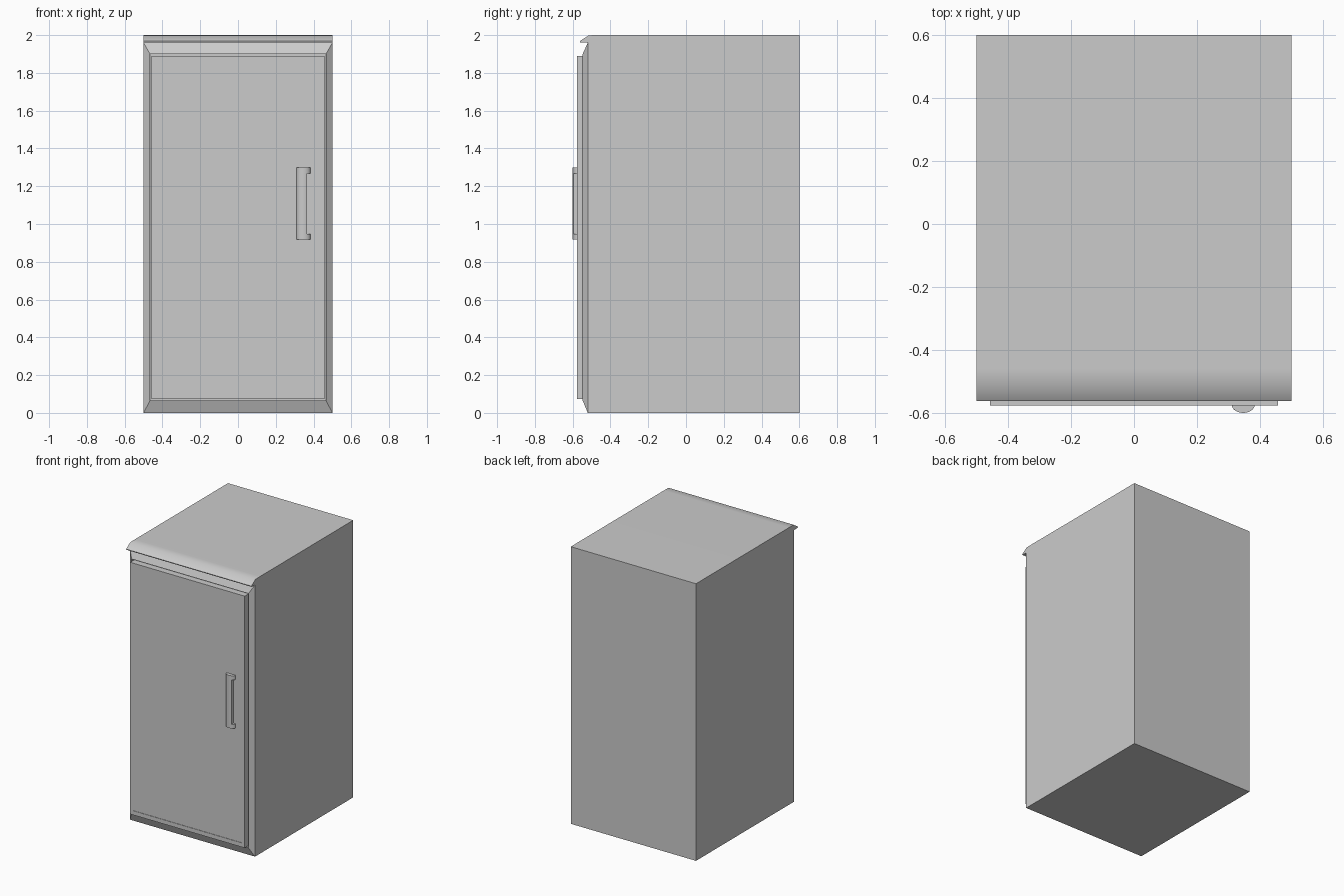
import bpy
import bmesh
import math

cube = bpy.data.objects.get("Cube")
if cube:
    bpy.data.objects.remove(cube, do_unlink=True)

grey = bpy.data.materials.new("plain grey")
grey.use_nodes = True
grey.diffuse_color = (0.6, 0.6, 0.6, 1)
grey.node_tree.nodes["Principled BSDF"].inputs["Base Color"].default_value = (0.6, 0.6, 0.6, 1)


def finish(bm, name, angle=40):
    """Turn a bmesh into a named object with sharp edges kept."""
    bmesh.ops.recalc_face_normals(bm, faces=bm.faces)
    mesh = bpy.data.meshes.new(name)
    bm.to_mesh(mesh)
    bm.free()
    mesh.materials.append(grey)
    obj = bpy.data.objects.new(name, mesh)
    bpy.context.collection.objects.link(obj)
    bpy.ops.object.select_all(action='DESELECT')
    obj.select_set(True)
    bpy.context.view_layer.objects.active = obj
    bpy.ops.object.shade_smooth_by_angle(angle=math.radians(angle))
    return obj


def prism(bm, points, offset):
    """Extrude a closed outline of 3D points by an offset."""
    base = bm.faces.new([bm.verts.new(p) for p in points])
    result = bmesh.ops.extrude_face_region(bm, geom=[base], use_keep_orig=True)
    verts = [v for v in result["geom"] if isinstance(v, bmesh.types.BMVert)]
    bmesh.ops.translate(bm, verts=verts, vec=offset)


def step_front(bm, face, half_x, z0, z1, y):
    """Extrude a front face to a new rectangle and return the new face."""
    new = bmesh.ops.extrude_discrete_faces(bm, faces=[face])["faces"][0]
    mid = new.calc_center_median().z
    for v in new.verts:
        v.co = (math.copysign(half_x, v.co.x), y, z1 if v.co.z > mid else z0)
    return new


def front_face(bm, y):
    bm.normal_update()
    return next(f for f in bm.faces
                if abs(f.normal.y) > 0.99 and abs(f.calc_center_median().y - y) < 1e-4)


# Cabinet: side profile with an overhanging top lip
profile = [(0.6, 0), (0.6, 2), (-0.46, 2), (-0.515, 1.999),
           (-0.562, 1.968), (-0.56, 1.962), (-0.52, 1.96), (-0.52, 0)]
bm = bmesh.new()
prism(bm, [(-0.5, y, z) for y, z in profile], (1, 0, 0))
bmesh.ops.recalc_face_normals(bm, faces=bm.faces)

# Sloped front frame with a recess for the door
face = front_face(bm, -0.52)
face = step_front(bm, face, 0.466, 0.065, 1.90, -0.547)
step_front(bm, face, 0.466, 0.065, 1.90, -0.53)
finish(bm, "cabinet")

# Door with a shallow inset panel
bm = bmesh.new()
prism(bm, [(-0.457, -0.53, 0.073), (0.457, -0.53, 0.073),
           (0.457, -0.53, 1.89), (-0.457, -0.53, 1.89)], (0, -0.047, 0))
face = front_face(bm, -0.577)
face = step_front(bm, face, 0.432, 0.103, 1.86, -0.577)
step_front(bm, face, 0.432, 0.103, 1.86, -0.574)
finish(bm, "door", 30)


# Handle: rounded bar, cut back on one side between two end blocks
def arc(limit, z, steps=14):
    stop = math.acos(limit)
    angles = [math.pi + (stop - math.pi) * i / steps for i in range(steps + 1)]
    pts = [(0.347 + 0.037 * math.cos(a), -0.573 - 0.027 * math.sin(a), z) for a in angles]
    if limit < 1:
        pts.append((pts[-1][0], -0.573, z))
    return pts


bm = bmesh.new()
for limit, z0, z1 in ((1, 0.918, 0.948), (0.5, 0.948, 1.268), (1, 1.268, 1.298)):
    prism(bm, arc(limit, z0), (0, 0, z1 - z0))
finish(bm, "door_handle", 35)
